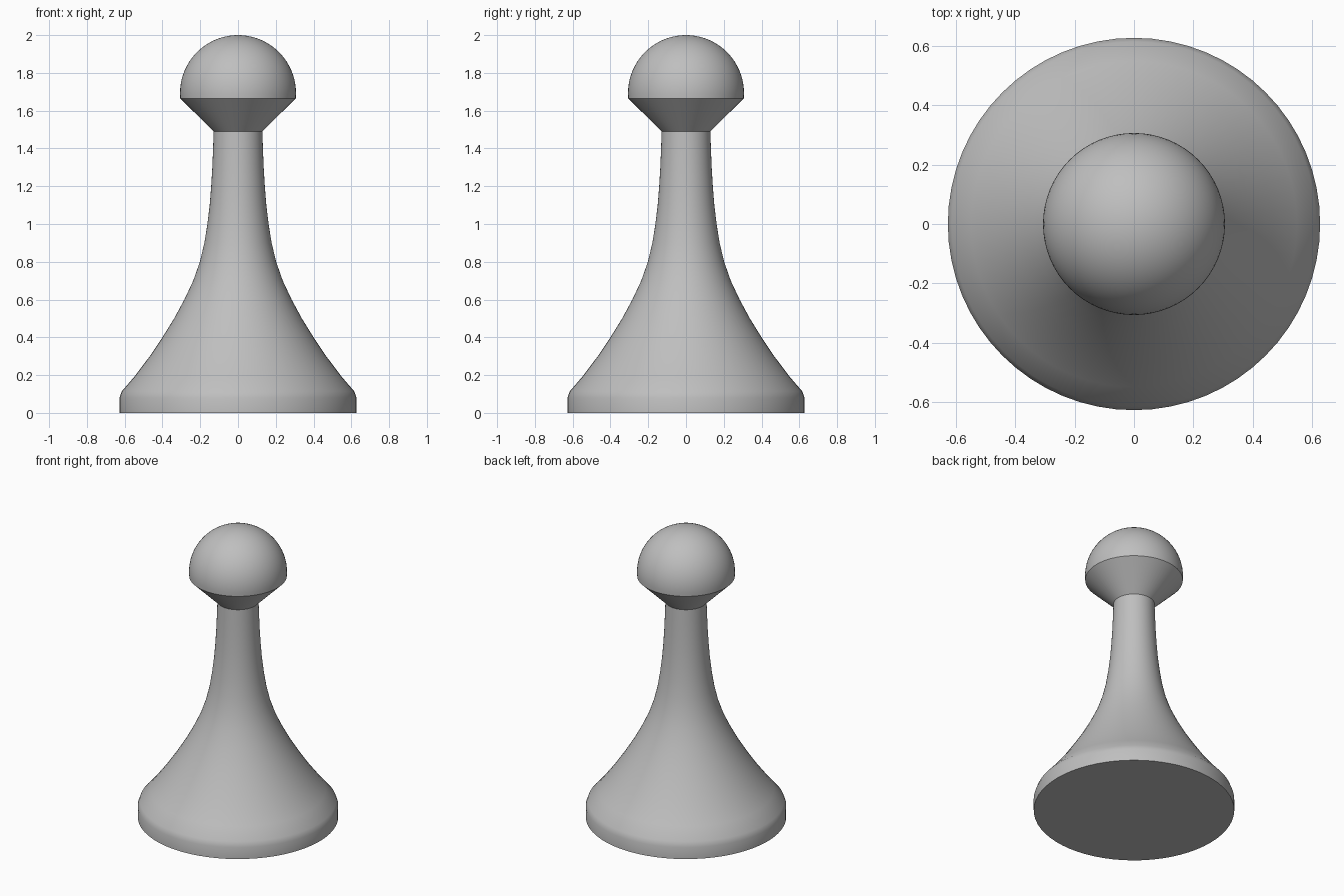
import bpy
import bmesh
import math
from mathutils import Vector

cube = bpy.data.objects.get("Cube")
if cube:
    bpy.data.objects.remove(cube, do_unlink=True)

SIDES = 64

grey = bpy.data.materials.new("plain grey")
grey.use_nodes = True
colour = (0.52, 0.52, 0.52, 1)
grey.diffuse_color = colour
grey.node_tree.nodes["Principled BSDF"].inputs["Base Color"].default_value = colour


def lathe(name, profile):
    """Spin a (radius, height) profile around the z axis."""
    bm = bmesh.new()
    verts = [bm.verts.new((r, 0, z)) for r, z in profile]
    edges = [bm.edges.new(pair) for pair in zip(verts, verts[1:])]
    bmesh.ops.spin(bm, geom=verts + edges, cent=(0, 0, 0), axis=(0, 0, 1),
                   angle=math.tau, steps=SIDES, use_duplicate=False)
    bmesh.ops.remove_doubles(bm, verts=bm.verts, dist=0.0005)
    bmesh.ops.recalc_face_normals(bm, faces=bm.faces)
    mesh = bpy.data.meshes.new(name)
    bm.to_mesh(mesh)
    bm.free()
    mesh.materials.append(grey)
    obj = bpy.data.objects.new(name, mesh)
    bpy.context.collection.objects.link(obj)
    bpy.ops.object.select_all(action="DESELECT")
    obj.select_set(True)
    bpy.context.view_layer.objects.active = obj
    bpy.ops.object.shade_smooth_by_angle(angle=math.radians(35))
    return obj


# Flared body: flat foot, short upright rim, concave sweep up to the neck
body = [(0, 0), (0.628, 0), (0.628, 0.08), (0.615, 0.115), (0.55, 0.19),
        (0.467, 0.3), (0.4, 0.4), (0.338, 0.5), (0.284, 0.6), (0.237, 0.7),
        (0.202, 0.8), (0.178, 0.9), (0.162, 1.0), (0.15, 1.1), (0.142, 1.2),
        (0.136, 1.3), (0.132, 1.4), (0.129, 1.49), (0, 1.49)]
lathe("body", body)

# Ball head: conical collar below a round dome
RADIUS, CENTRE = 0.307, 1.693
start = math.asin((1.665 - CENTRE) / RADIUS)
steps = 20
dome = []
for i in range(steps + 1):
    a = start + (math.pi / 2 - start) * i / steps
    dome.append((RADIUS * math.cos(a), CENTRE + RADIUS * math.sin(a)))
lathe("head", [(0, 1.49), (0.129, 1.49)] + dome)
